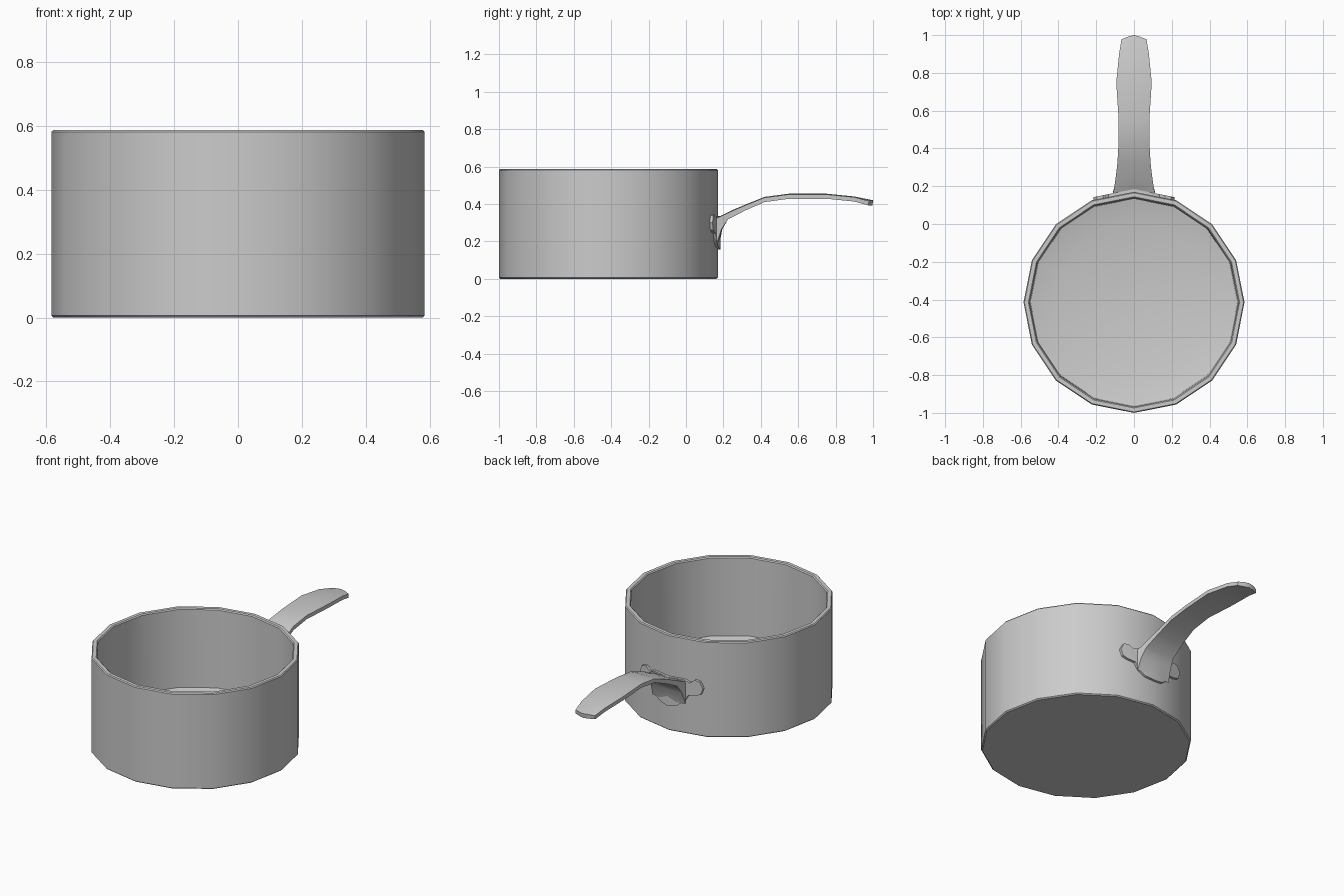
import bpy, bmesh, math

if "Cube" in bpy.data.objects:
    bpy.data.objects.remove(bpy.data.objects["Cube"])

CY = -0.415   # centre of the pot in y
SIDES = 16


def make_object(name, verts, faces, mirror=False, angle=35):
    mesh = bpy.data.meshes.new(name)
    bm = bmesh.new()
    vs = [bm.verts.new(v) for v in verts]
    for f in faces:
        bm.faces.new([vs[i] for i in f])
    bmesh.ops.recalc_face_normals(bm, faces=bm.faces)
    bm.to_mesh(mesh)
    bm.free()
    obj = bpy.data.objects.new(name, mesh)
    bpy.context.collection.objects.link(obj)
    bpy.ops.object.select_all(action='DESELECT')
    obj.select_set(True)
    bpy.context.view_layer.objects.active = obj
    if mirror:
        m = obj.modifiers.new("mirror", 'MIRROR')
        m.use_clip = True
        bpy.ops.object.modifier_apply(modifier=m.name)
    bpy.ops.object.shade_smooth_by_angle(angle=math.radians(angle))
    return obj


def lathe(name, profile):
    """Revolve (radius, z) points; both ends are closed with a flat cap."""
    verts, faces = [], []
    for r, z in profile:
        for i in range(SIDES):
            a = 2 * math.pi * i / SIDES
            verts.append((r * math.cos(a), CY + r * math.sin(a), z))
    for k in range(len(profile) - 1):
        for i in range(SIDES):
            j = (i + 1) % SIDES
            faces.append((k * SIDES + i, k * SIDES + j,
                          (k + 1) * SIDES + j, (k + 1) * SIDES + i))
    faces.append(tuple(range(SIDES)))
    faces.append(tuple(range(len(verts) - SIDES, len(verts))))
    return make_object(name, verts, faces)


# Pot body: bevelled base, straight wall, narrow rim, slightly dished floor
lathe("pot_body", [(0.578, 0.0), (0.585, 0.006), (0.585, 0.581), (0.580, 0.587),
                   (0.559, 0.587), (0.553, 0.581), (0.548, 0.105),
                   (0.42, 0.075)])

# Mounting plate: half outline (x, z) wrapped on the pot wall, mirrored
outline = [(0, 0.335), (0.10, 0.335), (0.135, 0.322), (0.165, 0.345),
           (0.195, 0.338), (0.214, 0.30), (0.20, 0.262), (0.17, 0.25),
           (0.125, 0.242), (0.10, 0.20), (0.06, 0.17), (0, 0.158)]
n = len(outline)
verts = [(x, 0.165 - 0.2 * x + d, z) for d in (0.0, 0.02) for x, z in outline]
faces = [tuple(range(n)), tuple(range(n, 2 * n))]
faces += [(i, i + 1, n + i + 1, n + i) for i in range(n - 1)]
make_object("handle_plate", verts, faces, mirror=True)

# Handle: half strip lofted through stations, mirrored
# (top y, top z, bottom y, bottom z, half width, forward bulge at the centre)
stations = [(0.155, 0.325, 0.165, 0.19, 0.112, 0.015),
            (0.185, 0.338, 0.190, 0.265, 0.106, 0.004),
            (0.245, 0.366, 0.225, 0.318, 0.097, 0),
            (0.32, 0.398, 0.32, 0.367, 0.088, 0),
            (0.42, 0.438, 0.42, 0.410, 0.082, 0),
            (0.55, 0.455, 0.55, 0.428, 0.081, 0),
            (0.75, 0.455, 0.75, 0.428, 0.094, 0),
            (0.90, 0.440, 0.90, 0.413, 0.079, 0),
            (0.978, 0.420, 0.975, 0.393, 0.066, 0.022)]
verts, faces = [], []
for ty, tz, by, bz, w, d in stations:
    verts += [(0, ty + d, tz), (w / 2, ty + d * 0.6, tz), (w, ty, tz - 0.004),
              (w, by, bz), (w / 2, by + d * 0.6, bz), (0, by + d, bz)]
for k in range(len(stations) - 1):
    for i in range(5):
        a = k * 6 + i
        faces.append((a, a + 1, a + 7, a + 6))
for e in (0, (len(stations) - 1) * 6):
    faces += [(e, e + 1, e + 4, e + 5), (e + 1, e + 2, e + 3, e + 4)]
make_object("handle", verts, faces, mirror=True)
